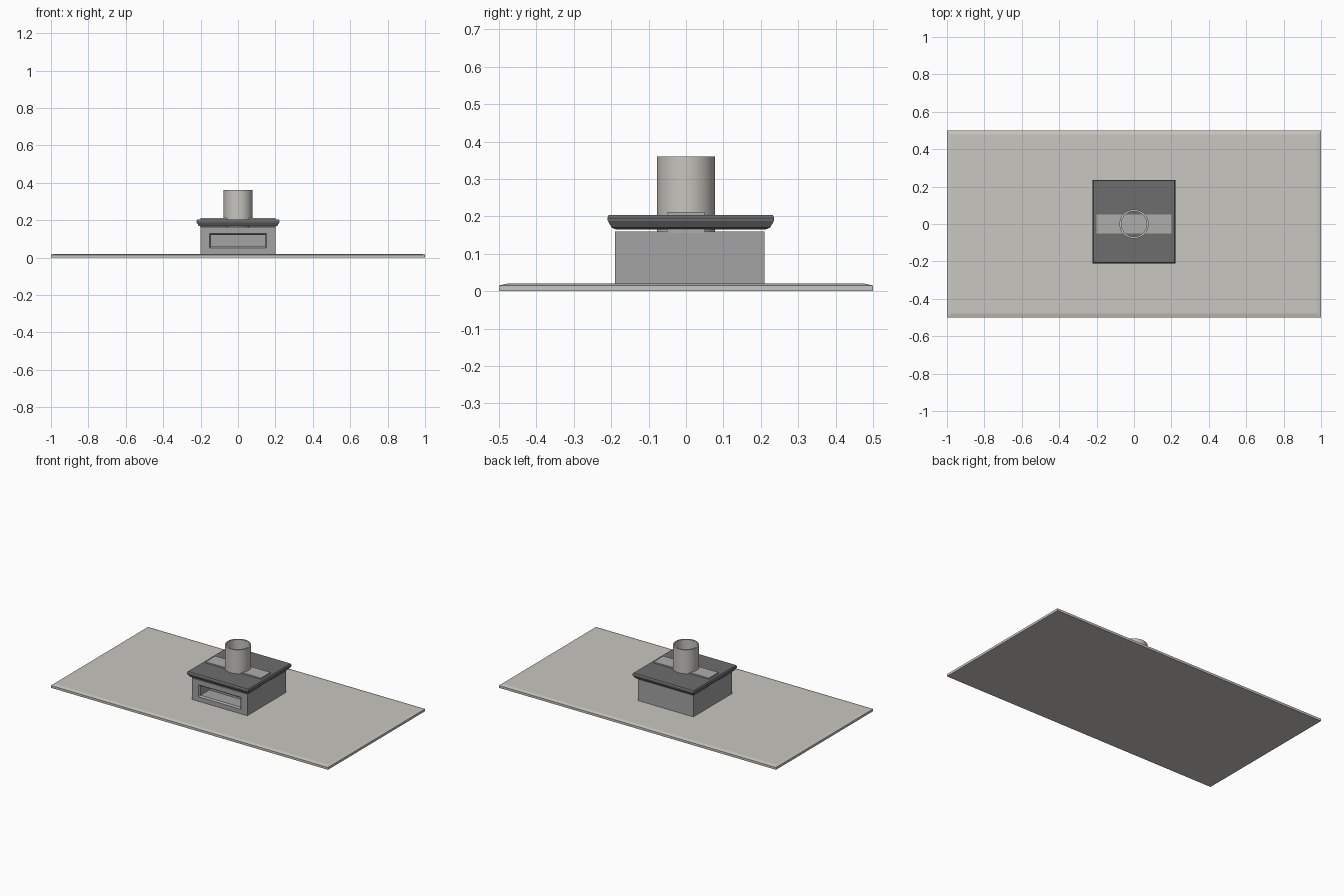
import bpy, bmesh, math

if "Cube" in bpy.data.objects:
    bpy.data.objects.remove(bpy.data.objects["Cube"])


def material(name, col):
    m = bpy.data.materials.new(name)
    m.diffuse_color = (*col, 1)
    m.use_nodes = True
    m.node_tree.nodes["Principled BSDF"].inputs["Base Color"].default_value = m.diffuse_color
    return m


STONE = material("pale stone", (0.58, 0.57, 0.53))
PIPE = material("pipe grey", (0.57, 0.56, 0.52))
STRIP = material("strip grey", (0.42, 0.42, 0.41))
BODY = material("body grey", (0.37, 0.37, 0.375))
CAP = material("dark lid", (0.155, 0.155, 0.155))


def finish(bm, name, mat):
    bmesh.ops.recalc_face_normals(bm, faces=bm.faces)
    me = bpy.data.meshes.new(name)
    bm.to_mesh(me)
    bm.free()
    me.materials.append(mat)
    ob = bpy.data.objects.new(name, me)
    bpy.context.collection.objects.link(ob)
    return ob


def loft(bm, rings, start=True, end=True):
    """Bridge a list of vertex rings, optionally capping the ends."""
    vs = [[bm.verts.new(p) for p in r] for r in rings]
    n = len(vs[0])
    for a, b in zip(vs, vs[1:]):
        for i in range(n):
            j = (i + 1) % n
            bm.faces.new((a[i], a[j], b[j], b[i]))
    if start:
        bm.faces.new(vs[0][::-1])
    if end:
        bm.faces.new(vs[-1])
    return vs


def rect(hx, hy, z, cy=0.0):
    return [(-hx, cy - hy, z), (hx, cy - hy, z), (hx, cy + hy, z), (-hx, cy + hy, z)]


def slab(name, mat, levels, cy=0.0):
    bm = bmesh.new()
    loft(bm, [rect(hx, hy, z, cy) for hx, hy, z in levels])
    return finish(bm, name, mat)


# Ground plate with chamfered upper edge
slab("base_plate", STONE, [(1, 0.5, 0), (1, 0.5, 0.015), (0.978, 0.478, 0.02)])

# Overhanging lid, rounded underneath
slab("lid", CAP, [(0.198, 0.2, 0.165), (0.21, 0.212, 0.17), (0.221, 0.222, 0.188),
                  (0.222, 0.223, 0.196), (0.217, 0.219, 0.204)], 0.013)

# Flat strip passing through the lid
slab("cross_strip", STRIP, [(0.2, 0.05, 0.155), (0.2, 0.05, 0.212)])

# Body with a recessed front opening
F, DEPTH, CY = -0.19, 0.1, 0.01
bm = bmesh.new()


def front_ring(hx, z0, z1, y):
    return [(-hx, y, z0), (hx, y, z0), (hx, y, z1), (-hx, y, z1)]


loft(bm, [front_ring(0.2, 0.015, 0.16, 0.21),
          front_ring(0.2, 0.015, 0.16, F),
          front_ring(0.153, 0.05, 0.128, F),
          front_ring(0.145, 0.058, 0.12, F + 0.01),
          front_ring(0.145, 0.058, 0.12, F + DEPTH)])
finish(bm, "firebox_body", BODY)

# Open chimney pipe
bm = bmesh.new()
N = 32


def circle(r, z):
    return [(r * math.cos(2 * math.pi * i / N), r * math.sin(2 * math.pi * i / N), z)
            for i in range(N)]


v = loft(bm, [circle(0.068, 0.16), circle(0.078, 0.16), circle(0.078, 0.36),
              circle(0.068, 0.36), circle(0.068, 0.16)], False, False)
bmesh.ops.remove_doubles(bm, verts=bm.verts, dist=1e-5)
pipe = finish(bm, "chimney_pipe", PIPE)
bpy.context.view_layer.objects.active = pipe
pipe.select_set(True)
bpy.ops.object.shade_smooth_by_angle(angle=math.radians(30))
